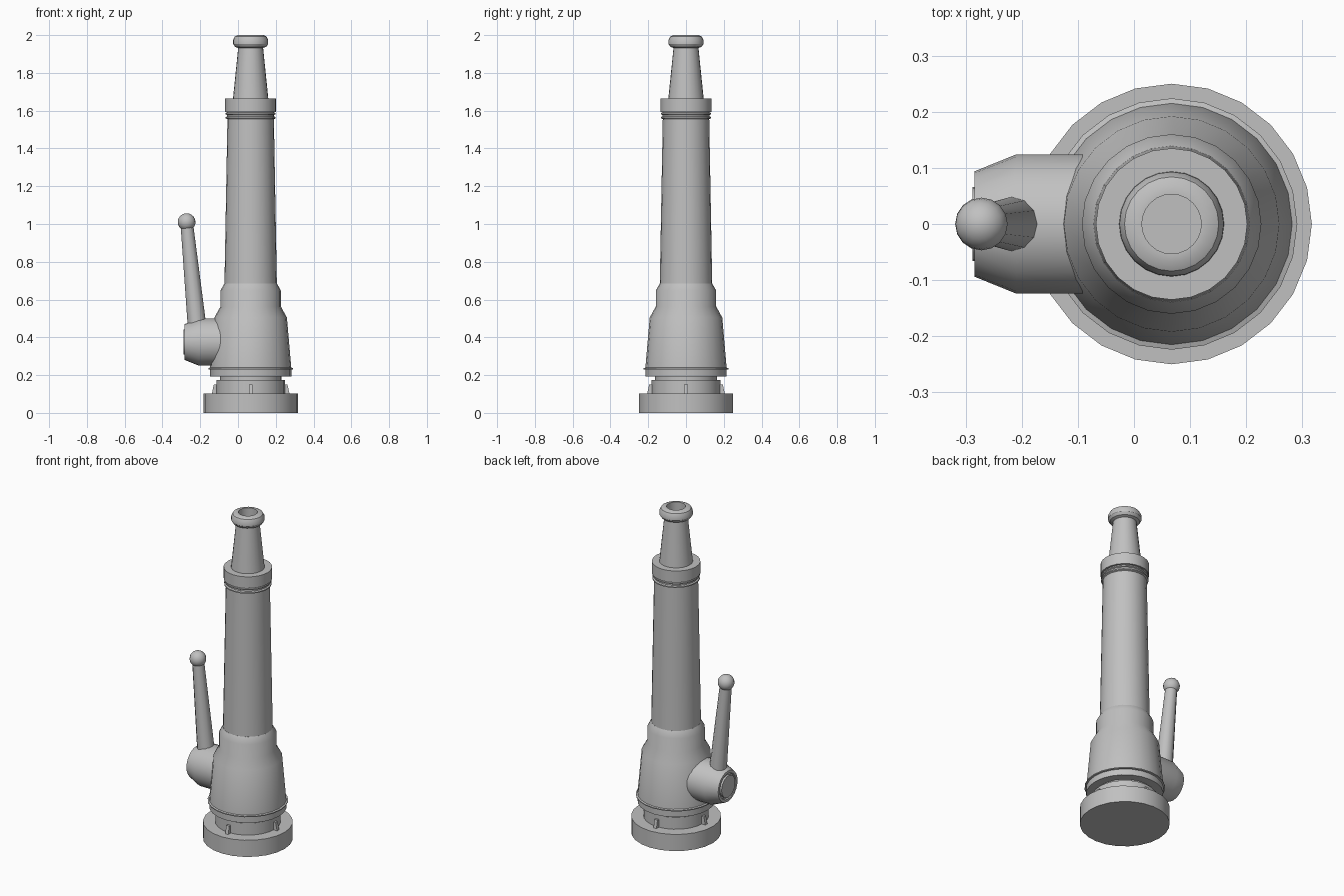
import bpy
import bmesh
from math import radians, pi
from mathutils import Matrix, Vector

cube = bpy.data.objects.get("Cube")
if cube:
    bpy.data.objects.remove(cube, do_unlink=True)

AXIS = 0.067  # x position of the barrel axis

grey = bpy.data.materials.new("metal_grey")
grey.use_nodes = True
colour = (0.53, 0.53, 0.53, 1)
grey.diffuse_color = colour
grey.node_tree.nodes["Principled BSDF"].inputs["Base Color"].default_value = colour


def finish(name, bm, matrix):
    bmesh.ops.recalc_face_normals(bm, faces=bm.faces)
    mesh = bpy.data.meshes.new(name)
    bm.to_mesh(mesh)
    bm.free()
    mesh.transform(matrix)
    mesh.materials.append(grey)
    obj = bpy.data.objects.new(name, mesh)
    bpy.context.collection.objects.link(obj)
    bpy.ops.object.select_all(action="DESELECT")
    obj.select_set(True)
    bpy.context.view_layer.objects.active = obj
    bpy.ops.object.shade_smooth_by_angle(angle=radians(30))
    return obj


def lathe(name, profile, matrix, sides=24):
    """Turn (radius, height) points about z and cap both ends."""
    bm = bmesh.new()
    points = [(0, profile[0][1])] + profile + [(0, profile[-1][1])]
    verts = [bm.verts.new((r, 0, h)) for r, h in points]
    edges = [bm.edges.new(pair) for pair in zip(verts, verts[1:])]
    bmesh.ops.spin(bm, geom=verts + edges, cent=(0, 0, 0), axis=(0, 0, 1),
                   angle=2 * pi, steps=sides)
    bmesh.ops.remove_doubles(bm, verts=bm.verts, dist=1e-5)
    return finish(name, bm, matrix)


def aim(start, direction):
    turn = Vector(direction).to_track_quat("Z", "Y").to_matrix().to_4x4()
    return Matrix.Translation(start) @ turn


upright = Matrix.Translation((AXIS, 0, 0))

# Base coupling with its collar and neck
lathe("base_ring", [(0.25, 0), (0.25, 0.102)], upright)
lathe("base_collar", [(0.182, 0.09), (0.182, 0.175), (0.163, 0.175), (0.163, 0.2)], upright)

# Four sloped lugs around the collar
for i in range(4):
    bm = bmesh.new()
    outline = [(0.17, 0.09), (0.208, 0.09), (0.195, 0.15), (0.17, 0.15)]
    face = bm.faces.new([bm.verts.new((x, -0.01, z)) for x, z in outline])
    side = bmesh.ops.extrude_face_region(bm, geom=[face])["geom"]
    bmesh.ops.translate(bm, vec=(0, 0.02, 0),
                        verts=[v for v in side if isinstance(v, bmesh.types.BMVert)])
    finish(f"collar_lug_{i + 1}", bm, upright @ Matrix.Rotation(i * pi / 2, 4, "Z"))

# Valve housing body with lower ridge and stepped shoulder
lathe("valve_body", [(0.215, 0.192), (0.215, 0.229), (0.224, 0.231), (0.224, 0.237),
                     (0.215, 0.24), (0.192, 0.505), (0.16, 0.563), (0.16, 0.648),
                     (0.139, 0.685)], upright)

# Long tapered barrel with two thin rings near the top
lathe("barrel", [(0.139, 0.67), (0.123, 1.555), (0.132, 1.559), (0.132, 1.566),
                 (0.124, 1.57), (0.124, 1.577), (0.132, 1.581), (0.132, 1.588),
                 (0.124, 1.592), (0.124, 1.6)], upright)
lathe("barrel_collar", [(0.135, 1.594), (0.135, 1.664)], upright)

# Nozzle tip with rounded lip and bore
lathe("nozzle_tip", [(0.095, 1.65), (0.066, 1.932), (0.083, 1.938), (0.093, 1.953),
                     (0.093, 1.974), (0.084, 1.992), (0.068, 2.0), (0.053, 2.0),
                     (0.053, 1.9)], upright)

# Side valve boss with an inset pivot cap
lathe("valve_boss", [(0.124, 0), (0.124, 0.277), (0.094, 0.351), (0.078, 0.351),
                     (0.074, 0.343), (0.066, 0.343), (0.066, 0.355)],
      aim((AXIS, 0, 0.375), (-1, 0, 0)))

# Handle lever and ball grip
foot = Vector((-0.214, 0, 0.43))
grip = Vector((-0.272, 0, 1.01))
length = (grip - foot).length
lathe("handle_lever", [(0.05, 0), (0.033, length)], aim(foot, grip - foot), sides=12)
bm = bmesh.new()
bmesh.ops.create_uvsphere(bm, u_segments=16, v_segments=10, radius=0.047)
finish("handle_ball", bm, aim(grip, grip - foot))
